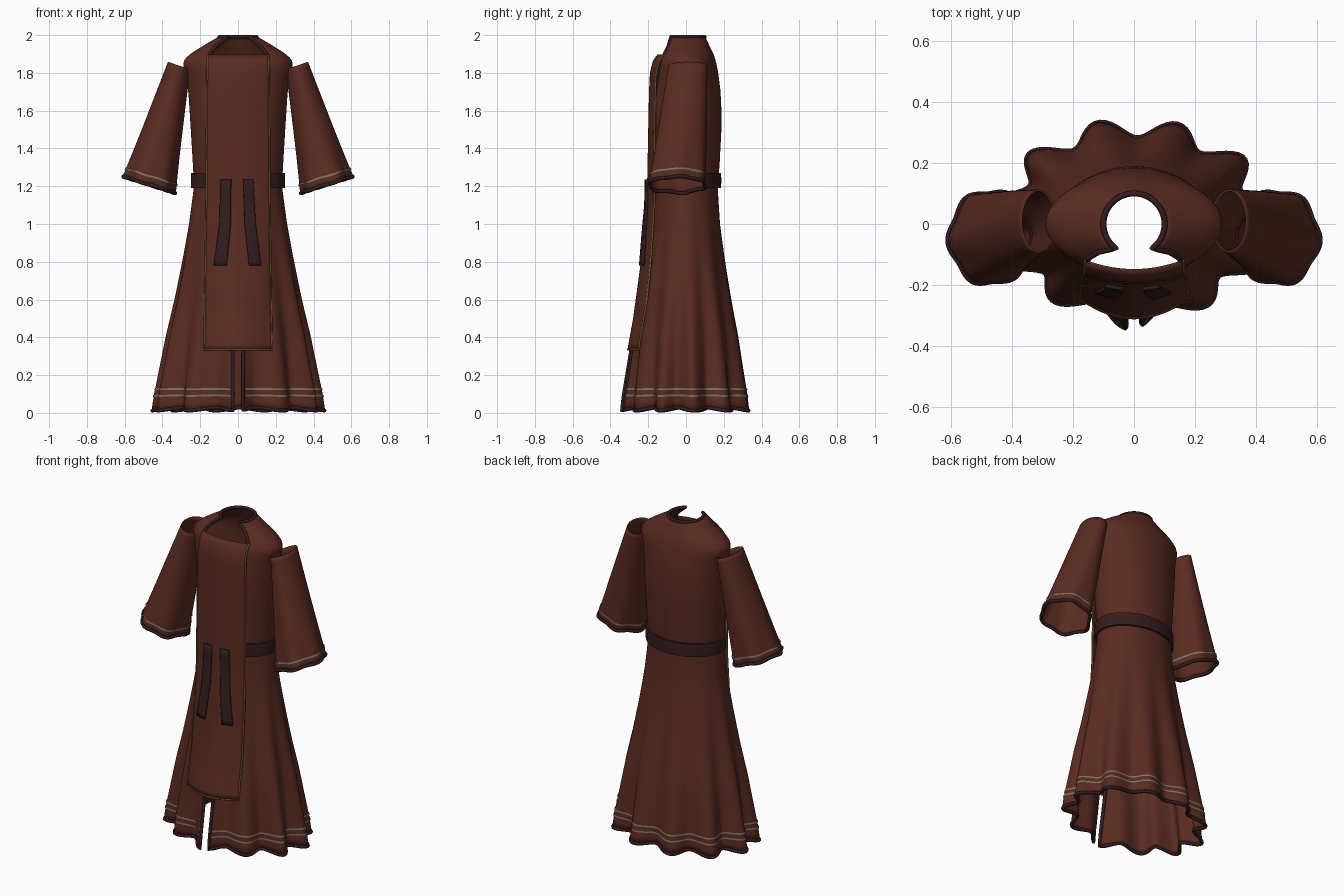
import bpy, bmesh, math
from math import sin, cos, pi, asin
from mathutils import Vector

if "Cube" in bpy.data.objects:
    bpy.data.objects.remove(bpy.data.objects["Cube"])


def mat(name, rgb):
    m = bpy.data.materials.new(name)
    m.diffuse_color = (*rgb, 1)
    m.use_nodes = True
    m.node_tree.nodes["Principled BSDF"].inputs["Base Color"].default_value = m.diffuse_color
    return m


CLOTH = mat("russet cloth", (0.100, 0.0245, 0.0150))
TRIM = mat("dark trim", (0.034, 0.012, 0.013))
GOLD = mat("gold edging", (0.17, 0.105, 0.022))
GREEN = mat("sage stitching", (0.19, 0.18, 0.11))


def lerp_table(table, z):
    """Linear lookup in a list of (z, values...) rows with falling z."""
    if z >= table[0][0]:
        return table[0][1:]
    for p, q in zip(table, table[1:]):
        if z >= q[0]:
            f = (p[0] - z) / (p[0] - q[0])
            return tuple(a + (b - a) * f for a, b in zip(p[1:], q[1:]))
    return table[-1][1:]


def finish(obj, material, thick=0.0):
    obj.data.materials.append(material)
    bpy.ops.object.select_all(action='DESELECT')
    bpy.context.view_layer.objects.active = obj
    obj.select_set(True)
    bpy.ops.object.shade_smooth_by_angle(angle=math.radians(50))
    if thick:
        s = obj.modifiers.new("thickness", 'SOLIDIFY')
        s.thickness, s.offset = thick, 0
    return obj


def sheet(name, rows, material, thick=0.0, closed=False):
    """Skin a grid of points into a cloth surface."""
    bm = bmesh.new()
    vs = [[bm.verts.new(p) for p in r] for r in rows]
    for r0, r1 in zip(vs, vs[1:]):
        n = len(r0)
        for i in range(n if closed else n - 1):
            j = (i + 1) % n
            bm.faces.new((r0[i], r0[j], r1[j], r1[i]))
    bmesh.ops.recalc_face_normals(bm, faces=bm.faces[:])
    me = bpy.data.meshes.new(name)
    bm.to_mesh(me)
    bm.free()
    obj = bpy.data.objects.new(name, me)
    bpy.context.collection.objects.link(obj)
    return finish(obj, material, thick)


def piping(name, pts, radius, material, closed=False):
    """Round cord along a path."""
    cu = bpy.data.curves.new(name, 'CURVE')
    cu.dimensions = '3D'
    cu.bevel_depth, cu.bevel_resolution = radius, 2
    cu.use_fill_caps = True
    sp = cu.splines.new('POLY')
    sp.points.add(len(pts) - 1)
    for sv, p in zip(sp.points, pts):
        sv.co = (*p, 1)
    sp.use_cyclic_u = closed
    obj = bpy.data.objects.new(name, cu)
    bpy.context.collection.objects.link(obj)
    bpy.ops.object.select_all(action='DESELECT')
    bpy.context.view_layer.objects.active = obj
    obj.select_set(True)
    bpy.ops.object.convert(target='MESH')
    return finish(bpy.context.object, material)


# Robe profile: z, half width, half depth, half gap of the front opening
BODY = [(1.99, .10, .10, .06), (1.94, .185, .122, .12), (1.90, .248, .143, .152),
        (1.87, .282, .152, .152), (1.84, .288, .160, .150), (1.79, .272, .169, .145),
        (1.70, .260, .180, .13), (1.55, .250, .187, .10), (1.30, .235, .174, .05),
        (1.20, .230, .164, .03), (1.00, .256, .178, .03), (.80, .290, .205, .03),
        (.60, .326, .235, .028), (.40, .366, .268, .027), (.10, .412, .305, .025),
        (.01, .420, .312, .025)]
PHASE = math.radians(72)


def body(theta, z, off=0.0):
    a, b, _ = lerp_table(BODY, z)
    t = max(0.0, (1.2 - z) / 1.2)
    c = cos(11 * (theta - PHASE))
    r = 1 + 0.10 * t ** 1.5 * c
    if sin(theta) < 0:
        b *= 1 - .12 * t * sin(2 * theta) ** 2
    lift = 0.010 * (1 - c) * t ** 24
    return Vector(((a * r + off) * cos(theta), (b * r + off) * sin(theta), z + lift))


def body_row(z, off=0.0, n=176):
    a, _, g = lerp_table(BODY, z)
    gap = asin(g / a)
    return [body(-pi / 2 + gap + (2 * pi - 2 * gap) * i / n, z, off) for i in range(n + 1)]


# Robe body, open at the front
zs = [.012 + (1.8 - .012) * i / 40 for i in range(41)] + [1.8 + .19 * i / 12 for i in range(1, 13)]
rows = [body_row(z) for z in zs]
sheet("robe_body", rows, CLOTH, .006)
loop = rows[0] + [r[-1] for r in rows[1:]] + rows[-1][-2::-1] + [r[0] for r in rows[-2:0:-1]]
piping("robe_edge_piping", loop, .010, TRIM, True)

# Two stitched lines above the hem
for k, z in enumerate((.09, .125)):
    sheet(f"hem_stripe_{k + 1}", [body_row(z - .005, .007), body_row(z + .005, .007)], GREEN)

# Belt
belt = []
for off, z in ((.0, 1.19), (.012, 1.19), (.013, 1.23), (.012, 1.27), (.0, 1.27), (.0, 1.19)):
    belt.append([((.236 + off) * cos(2 * pi * i / 64), (.174 + off) * sin(2 * pi * i / 64), z)
                 for i in range(64)])
sheet("belt", belt, TRIM, closed=True)

# Front panel: z, centre depth, edge set-back, half width
PANEL = [(1.895, -.150, .030, .160), (1.86, -.174, .030, .162), (1.80, -.188, .030, .163),
         (1.70, -.193, .030, .164), (1.25, -.202, .034, .167), (1.10, -.206, .038, .168),
         (.80, -.236, .050, .172), (.50, -.277, .060, .176), (.33, -.308, .066, .179)]


def panel(x, z, off=0.0):
    yc, k, hw = lerp_table(PANEL, z)
    y = yc + k * (x / hw) ** 2
    a = lerp_table(BODY, z)[0]
    if z < 1.8:
        y = min(y, body(-pi / 2 + asin(x / a), z).y - .010)
    return Vector((x, y - off, z))


pz = [.335 + 1.56 * i / 48 for i in range(49)]
prows = [[panel(lerp_table(PANEL, z)[2] * (i / 12 - 1), z) for i in range(25)] for z in pz]
sheet("front_panel", prows, CLOTH, .006)
piping("panel_edging", [r[0] for r in prows[::-1]] + prows[0][1:] + [r[-1] for r in prows[1:]],
       .0055, GOLD)

# Hanging belt ends
TIES = {"left": [(1.235, -.064, .028), (1.0, -.068, .030), (.78, -.094, .033)],
        "right": [(1.235, .054, .026), (1.0, .064, .029), (.78, .090, .031)]}
for side, path in TIES.items():
    trows = []
    for i in range(17):
        z = 1.235 - .455 * i / 16
        x, hw = lerp_table(path, z)
        trows.append([panel(x + hw * j / 3, z, .011) for j in range(-3, 4)])
    sheet(f"belt_end_{side}", trows, TRIM, .012)


# Bell sleeves, their upper openings tilted towards the body
def sleeve(side, phi, t, off=0.0):
    top, end = Vector((.312, .010, 1.838)), Vector((.470, -.045, 1.208))
    c = top.lerp(end, t)
    ux = Vector((.056, 0, .020)).lerp(Vector((.132, 0, .042)), t)
    hy = .100 + (.150 - .100) * t
    r = 1 + .05 * t ** 3 * cos(6 * phi + .5) + off / .12
    p = c + ux * (cos(phi) * r) + Vector((0, hy * sin(phi) * r, 0))
    p.z += .003 * t ** 6 * sin(6 * phi)
    return Vector((p.x * side, p.y, p.z))


for side, label in ((-1, "left"), (1, "right")):
    def ring(t, off=0.0, n=96):
        return [sleeve(side, 2 * pi * i / n, t, off) for i in range(n)]
    sheet(f"sleeve_{label}", [ring(i / 24) for i in range(25)], CLOTH, .006, True)
    piping(f"cuff_piping_{label}", ring(1), .010, TRIM, True)
    sheet(f"cuff_stripe_{label}", [ring(.924, .007), ring(.939, .007)], GREEN, 0, True)
